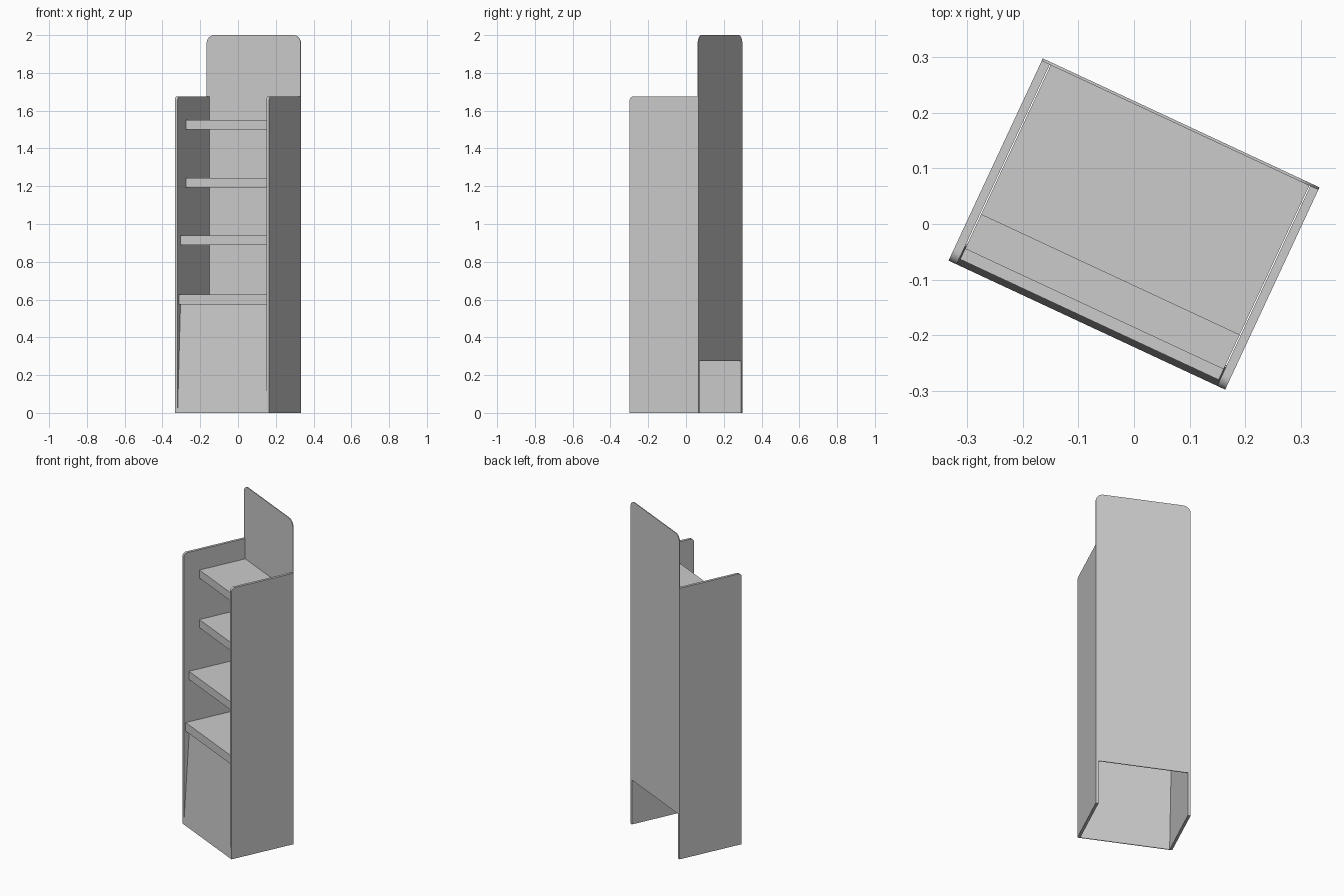
import bpy, bmesh
from math import radians, sin, cos, pi
from mathutils import Matrix

if "Cube" in bpy.data.objects:
    bpy.data.objects.remove(bpy.data.objects["Cube"])

TURN = Matrix.Rotation(radians(-25), 4, 'Z')   # the stand is turned on its base
W, D = 0.275, 0.201                            # half width, half depth
T = 0.016                                      # side thickness
IN = W - T                                     # inner half width


def extrude(name, profile, axis, start, end):
    """Prism from a 2D profile: axis 'X' takes (y, z), axis 'Y' takes (x, z)."""
    def place(p, t):
        return (t, p[0], p[1]) if axis == 'X' else (p[0], t, p[1])
    bm = bmesh.new()
    a = [bm.verts.new(place(p, start)) for p in profile]
    b = [bm.verts.new(place(p, end)) for p in profile]
    bm.faces.new(a)
    bm.faces.new(b)
    n = len(profile)
    for i in range(n):
        j = (i + 1) % n
        bm.faces.new((a[i], a[j], b[j], b[i]))
    bmesh.ops.recalc_face_normals(bm, faces=bm.faces)
    me = bpy.data.meshes.new(name)
    bm.to_mesh(me)
    bm.free()
    ob = bpy.data.objects.new(name, me)
    bpy.context.collection.objects.link(ob)
    ob.matrix_world = TURN
    return ob


def arc(cx, cz, r, a0, a1, n=8):
    return [(cx + r * cos(a0 + (a1 - a0) * i / n),
             cz + r * sin(a0 + (a1 - a0) * i / n)) for i in range(n + 1)]


# Side panels with a rounded top front corner
r = 0.022
side = [(-D, 0), (D, 0), (D, 1.675)] + arc(-D + r, 1.675 - r, r, pi / 2, pi)
extrude("left_side", side, 'X', -W, -IN)
extrude("right_side", side, 'X', IN, W)

# Back panel between the sides, open at the bottom, widening into a rounded header
r = 0.045
back = [(-IN, 0.275), (IN, 0.275), (IN, 1.675), (W, 1.675)]
back += arc(W - r, 2 - r, r, 0, pi / 2) + arc(-W + r, 2 - r, r, pi / 2, pi)
back += [(-W, 1.675), (-IN, 1.675)]
extrude("back_panel", back, 'Y', D - 0.005, D)

# Shelves: front edge, bottom height, top height
for i, (front, z0, z1) in enumerate([(-0.19, 0.575, 0.628), (-0.169, 0.89, 0.94),
                                     (-0.101, 1.193, 1.244), (-0.101, 1.5, 1.55)]):
    x = IN - 0.002
    extrude(f"shelf_{i + 1}", [(-x, z0), (x, z0), (x, z1), (-x, z1)],
            'Y', front, D - 0.005)

# Slanted front panel under the lowest shelf
extrude("front_panel", [(-D, 0), (-D + 0.005, 0), (-0.16, 0.575), (-0.165, 0.575)],
        'X', -IN, IN)
